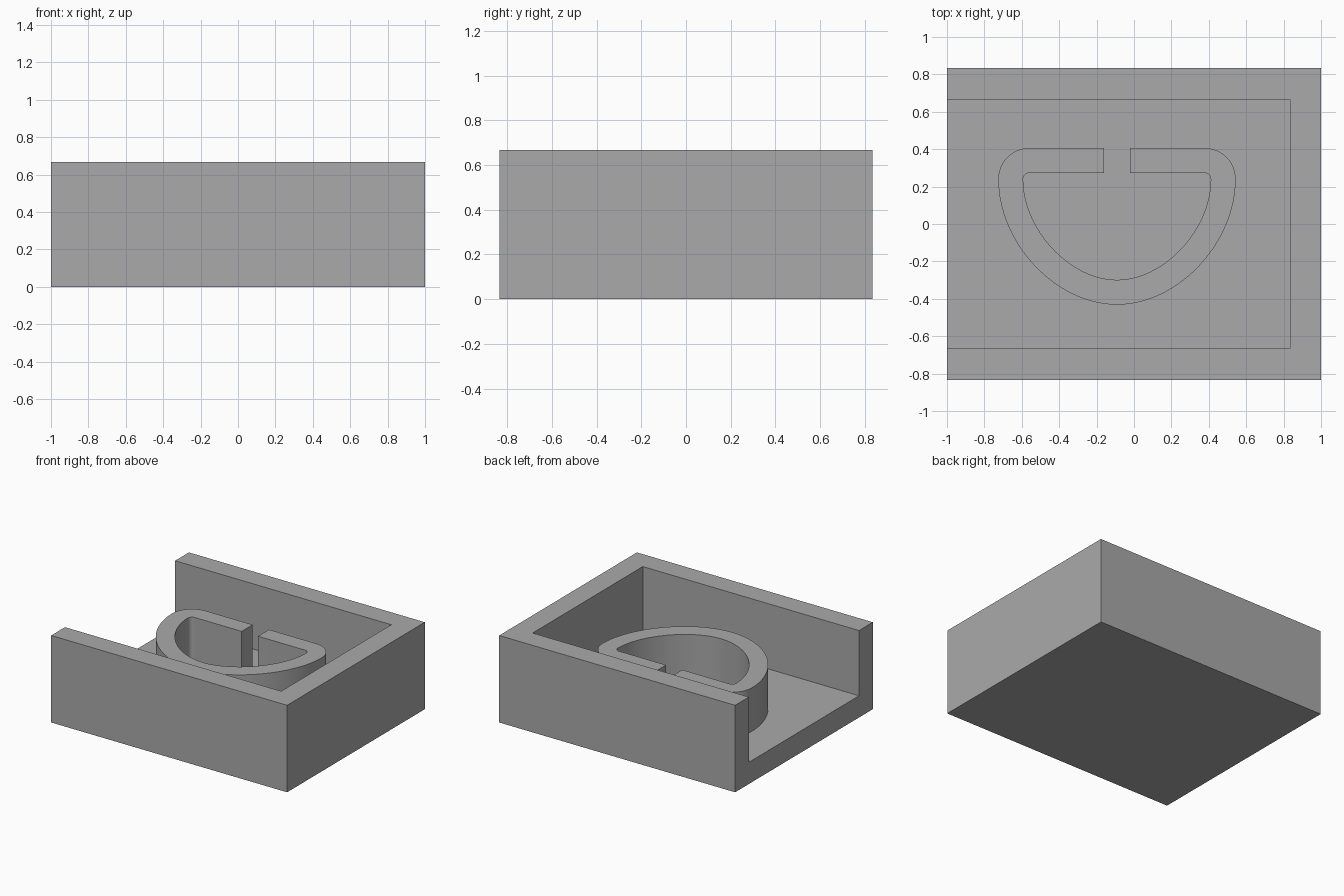
import bpy
import bmesh
from math import sin, cos, pi
from mathutils import Vector
from mathutils.geometry import interpolate_bezier

default = bpy.data.objects.get("Cube")
if default:
    bpy.data.objects.remove(default, do_unlink=True)

grey = bpy.data.materials.new("plain grey")
grey.use_nodes = True
colour = (0.4, 0.4, 0.4, 1)
grey.diffuse_color = colour
grey.node_tree.nodes["Principled BSDF"].inputs["Base Color"].default_value = colour

UNIT = 1 / 6          # wall and floor thickness
HALF_Y = 5 * UNIT
HEIGHT = 4 * UNIT


def make_object(name, bm):
    bmesh.ops.recalc_face_normals(bm, faces=bm.faces)
    mesh = bpy.data.meshes.new(name)
    bm.to_mesh(mesh)
    bm.free()
    mesh.materials.append(grey)
    obj = bpy.data.objects.new(name, mesh)
    bpy.context.collection.objects.link(obj)
    return obj


def make_box(name, low, high):
    low, high = Vector(low), Vector(high)
    bm = bmesh.new()
    bmesh.ops.create_cube(bm, size=1)
    bmesh.ops.scale(bm, vec=high - low, verts=bm.verts)
    bmesh.ops.translate(bm, vec=(low + high) / 2, verts=bm.verts)
    return make_object(name, bm)


# Tray: a block hollowed from the top and open at the -x end
tray = make_box("tray", (-1, -HALF_Y, 0), (1, HALF_Y, HEIGHT))
cutter = make_box("tray_cutter", (-2, UNIT - HALF_Y, UNIT), (1 - UNIT, HALF_Y - UNIT, 2))
cutter.hide_render = True
bpy.context.view_layer.objects.active = tray
cut = tray.modifiers.new("hollow", 'BOOLEAN')
cut.operation = 'DIFFERENCE'
cut.solver = 'EXACT'
cut.object = cutter
bpy.ops.object.modifier_apply(modifier=cut.name)
bpy.data.objects.remove(cutter, do_unlink=True)

# Ring centreline, right half: gap end, rounded corner, bowl curve
HALF_W, TOP, BOTTOM, RADIUS = 0.568, 0.34, -0.365, 0.1
side_y = TOP - RADIUS
half = [Vector((0.069, TOP))]
for i in range(13):
    a = pi / 2 * (1 - i / 12)
    half.append(Vector((HALF_W - RADIUS + RADIUS * cos(a), side_y + RADIUS * sin(a))))
K = 0.507
bowl = interpolate_bezier(
    Vector((HALF_W, side_y)),
    Vector((HALF_W, side_y + K * (BOTTOM - side_y))),
    Vector((HALF_W * K, BOTTOM)),
    Vector((0, BOTTOM)), 33)
half += [p.xy for p in bowl[1:]]
path = half + [Vector((-p.x, p.y)) for p in reversed(half[:-1])]

# Ring wall: sweep a rectangular section along the centreline
THICK, RING_X, RING_TOP = 0.133, -0.091, 3 * UNIT
bm = bmesh.new()
sections = []
for i, p in enumerate(path):
    if i in (0, len(path) - 1):
        tangent = Vector((1, 0))
    else:
        tangent = (path[i + 1] - p).normalized() + (p - path[i - 1]).normalized()
    # the straight bars must stay parallel up to the corner
    if i in (1, len(path) - 2):
        tangent = Vector((1, 0))
    tangent.normalize()
    side = Vector((-tangent.y, tangent.x)) * THICK / 2
    corners = [(p + side, UNIT), (p + side, RING_TOP),
               (p - side, RING_TOP), (p - side, UNIT)]
    sections.append([bm.verts.new((q.x + RING_X, q.y, z)) for q, z in corners])
for a, b in zip(sections, sections[1:]):
    for k in range(4):
        n = (k + 1) % 4
        bm.faces.new((a[k], a[n], b[n], b[k]))
bm.faces.new(sections[0])
bm.faces.new(sections[-1])
ring = make_object("split_ring", bm)
bpy.ops.object.select_all(action='DESELECT')
ring.select_set(True)
bpy.context.view_layer.objects.active = ring
bpy.ops.object.shade_smooth_by_angle(angle=pi / 6)
